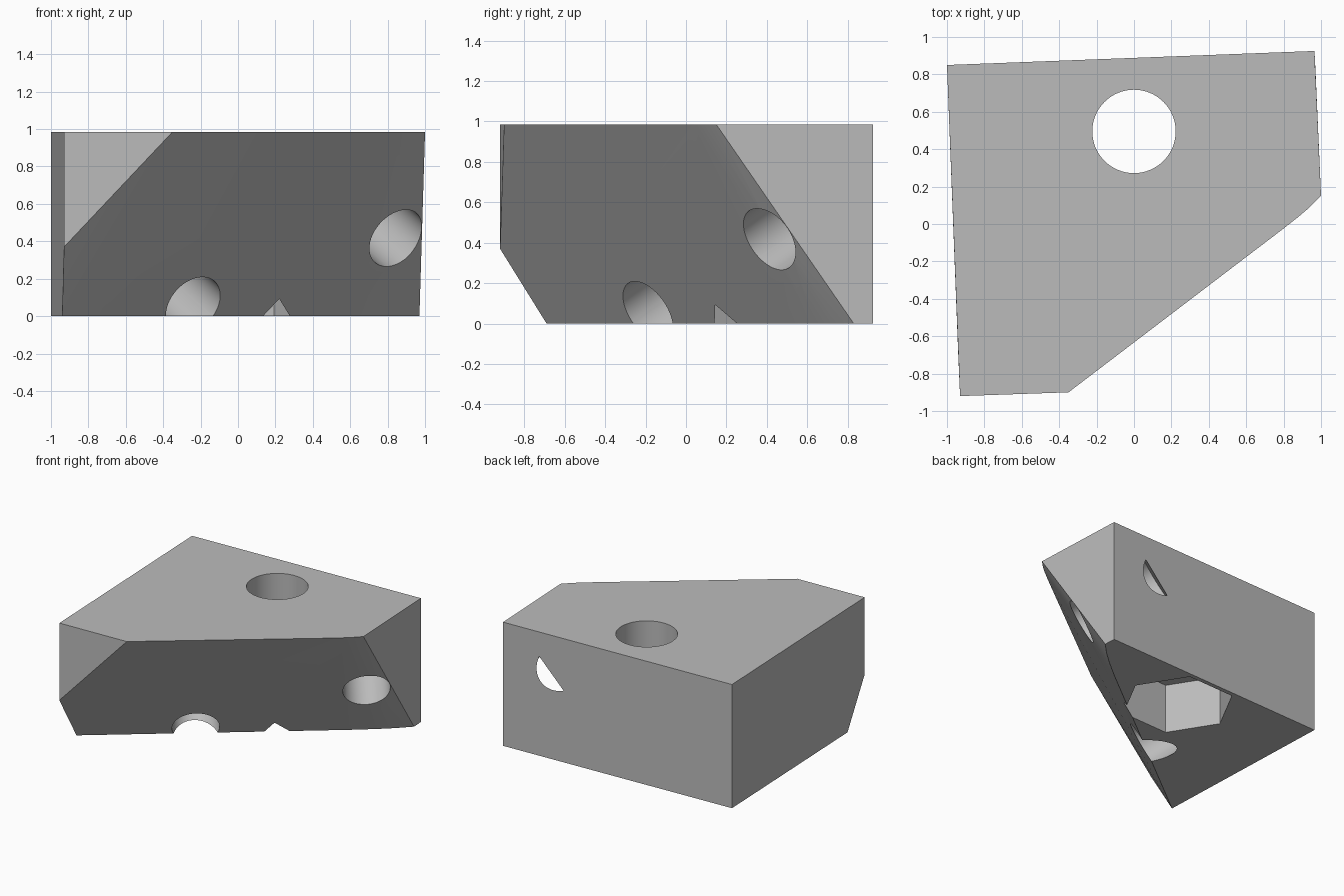
import bpy, bmesh
from math import radians
from mathutils import Vector, Matrix

cube = bpy.data.objects.get("Cube")
if cube:
    bpy.data.objects.remove(cube, do_unlink=True)

HEIGHT = 0.985
BORE = Vector((0, 0.495, 0))               # centre of the upright bore and nut pocket
SLOPE = Vector((0.765, -1, -0.69)).normalized()  # outward normal of the sloped front

grey = bpy.data.materials.new("plain_grey")
grey.use_nodes = True
grey.diffuse_color = (0.5, 0.5, 0.5, 1)
grey.node_tree.nodes["Principled BSDF"].inputs["Base Color"].default_value = (0.5, 0.5, 0.5, 1)


def add_object(name, bm):
    mesh = bpy.data.meshes.new(name)
    bm.to_mesh(mesh)
    bm.free()
    mesh.materials.append(grey)
    obj = bpy.data.objects.new(name, mesh)
    bpy.context.collection.objects.link(obj)
    return obj


def cylinder(name, start, direction, length, radius, sides, turn=0):
    """Prism running from start along direction."""
    bm = bmesh.new()
    place = (Matrix.Translation(start + direction * length / 2)
             @ direction.to_track_quat('Z', 'Y').to_matrix().to_4x4()
             @ Matrix.Rotation(turn, 4, 'Z'))
    bmesh.ops.create_cone(bm, cap_ends=True, segments=sides, radius1=radius,
                          radius2=radius, depth=length, matrix=place)
    return add_object(name, bm)


# Wedge block: hull of its top and bottom outlines, with a gently curved right end
top = [(-1, 0.85), (0.965, 0.925), (1, 0.15), (0.94, 0.09), (0.88, 0.039),
       (0.8, -0.024), (-0.35, -0.9), (-0.93, -0.92)]
bottom = [(-1, 0.85), (0.965, 0.925), (0.97, 0.83), (0.88, 0.738), (0.77, 0.64),
          (0.62, 0.518), (-0.94, -0.69)]
bm = bmesh.new()
for x, y in top:
    bm.verts.new((x, y, HEIGHT))
for x, y in bottom:
    bm.verts.new((x, y, 0))
bm.verts.new((-0.93, -0.92, 0.37))
hull = bmesh.ops.convex_hull(bm, input=bm.verts)
bmesh.ops.dissolve_limit(bm, angle_limit=radians(0.5), verts=bm.verts, edges=bm.edges)
bmesh.ops.recalc_face_normals(bm, faces=bm.faces)
block = add_object("wedge_block", bm)

# Upright bore, six-sided pocket below it, and two blind holes square to the slope
up = Vector((0, 0, 1))
cutters = [
    cylinder("bore_cutter", BORE - up * 0.1, up, 1.3, 0.223, 64),
    cylinder("pocket_cutter", BORE - up * 0.1, up, 0.495, 0.414, 6, radians(32.2)),
]
for name, mouth in (("low_hole_cutter", (-0.235, -0.195, 0.053)),
                    ("high_hole_cutter", (0.85, 0.405, 0.413))):
    cutters.append(cylinder(name, Vector(mouth) + SLOPE * 0.3, -SLOPE, 0.94, 0.172, 64))

bpy.context.view_layer.objects.active = block
block.select_set(True)
for cutter in cutters:
    cutter.hide_render = True
    cut = block.modifiers.new(cutter.name, 'BOOLEAN')
    cut.operation = 'DIFFERENCE'
    cut.solver = 'EXACT'
    cut.object = cutter
    bpy.ops.object.modifier_apply(modifier=cut.name)
    bpy.data.objects.remove(cutter, do_unlink=True)

bpy.ops.object.shade_smooth_by_angle(angle=radians(25))
